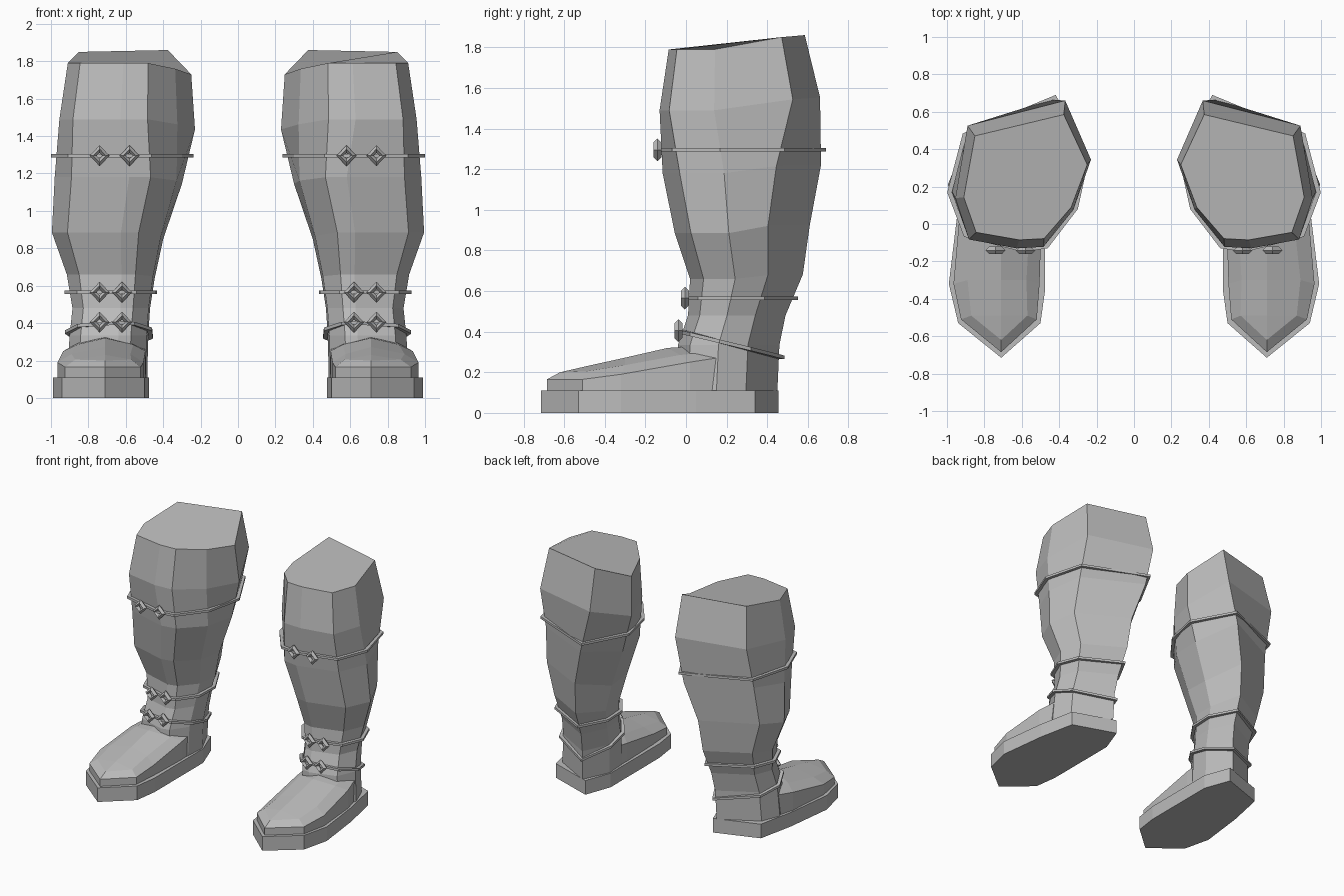
import bpy, bmesh
from mathutils import Vector

cube = bpy.data.objects.get("Cube")
if cube:
    bpy.data.objects.remove(cube, do_unlink=True)

GREY = (0.5, 0.5, 0.5, 1)
mat = bpy.data.materials.new("plain grey")
mat.use_nodes = True
mat.diffuse_color = GREY
mat.node_tree.nodes["Principled BSDF"].inputs["Base Color"].default_value = GREY


def loft(name, rings, closed=False):
    """Skin rings of points in order, then mirror to the other boot."""
    bm = bmesh.new()
    vs = [[bm.verts.new(p) for p in ring] for ring in rings]
    n = len(vs[0])
    pairs = list(zip(vs, vs[1:])) + ([(vs[-1], vs[0])] if closed else [])
    for a, b in pairs:
        for i in range(n):
            j = (i + 1) % n
            bm.faces.new((a[i], a[j], b[j], b[i]))
    if not closed:
        bm.faces.new(vs[0])
        bm.faces.new(vs[-1])
    bmesh.ops.remove_doubles(bm, verts=bm.verts, dist=0.0005)
    bmesh.ops.recalc_face_normals(bm, faces=bm.faces)
    me = bpy.data.meshes.new(name)
    bm.to_mesh(me)
    bm.free()
    me.materials.append(mat)
    ob = bpy.data.objects.new(name, me)
    bpy.context.collection.objects.link(ob)
    ob.modifiers.new("other_boot", 'MIRROR').use_mirror_merge = False


# Shaft cross-sections in a unit box (x inner to outer, y front to back),
# from front centre round the outer side, back and inner side
CALF = [(.55, 0), (.90, .06), (1, .34), (.91, .83), (.19, 1), (0, .60), (.13, .26), (.35, .01)]
ANKLE = [(.38, 0), (.86, .12), (1, .40), (.87, .69), (.22, 1), (0, .60), (.02, .28), (.22, .03)]
TILT = (0, 0, 0, .06, .07, -.06, -.03, 0)

# height, inner x, outer x, front y, back y, ankle blend, tilt amount
levels = [
    (1.79, .25, .91, -.085, .585, 0, 1),
    (1.49, .23, .955, -.13, .66, 0, .9),
    (1.18, .30, .98, -.115, .665, .8, .6),
    (.885, .40, .995, -.055, .61, 1, .6),
    (.66, .445, .915, .02, .575, 1, .3),
    (.48, .47, .885, .01, .49, 1, 0),
    (.335, .48, .90, -.04, .46, 1, 0),
    (.11, .485, .915, -.05, .45, 1, 0),
]
shaft = []
for z, xi, xo, yf, yb, blend, tilt in levels:
    ring = []
    for a, b, t in zip(CALF, ANKLE, TILT):
        u, v = Vector(a).lerp(Vector(b), blend)
        ring.append(Vector((xi + u * (xo - xi), yf + v * (yb - yf), z + t * tilt)))
    shaft.append(ring)
loft("boot_shaft", shaft)

# Foot: sections from toe to ankle
# wall y, inner x, outer x, wall z | shoulder y, inner x, outer x, z | ridge y, z
sections = [
    (-.685, .71, .71, .165, -.62, .71, .71, .20, -.62, .20),
    (-.51, .52, .925, .165, -.49, .57, .87, .205, -.49, .23),
    (-.32, .505, .965, .19, -.30, .575, .89, .235, -.30, .272),
    (.02, .495, .935, .25, -.03, .56, .86, .285, -.09, .32),
    (.15, .50, .90, .27, .12, .57, .85, .30, .10, .33),
]
loft("boot_foot", [
    [(xi, y, .10), (xi, y, zw), (si, ys, zs), (.71, yr, zr),
     (so, ys, zs), (xo, y, zw), (xo, y, .10)]
    for y, xi, xo, zw, ys, si, so, zs, yr, zr in sections])

# Sole: flat slab under the foot and heel
outline = [(.71, -.715), (.94, -.53), (.99, -.32), (.945, .05), (.885, .34),
           (.55, .455), (.475, .25), (.475, -.35), (.50, -.53)]
loft("boot_sole", [[(x, y, z) for x, y in outline] for z in (0, .11)])


def on_column(col, z):
    """Point of a shaft column at height z."""
    for a, b in zip(col, col[1:]):
        if a.z >= z >= b.z:
            return a.lerp(b, (a.z - z) / (a.z - b.z))


def strap(name, height, slope, buckle_xs):
    """Thin band round the shaft with two diamond buckles in front."""
    base = []
    for col in zip(*shaft):
        p = on_column(col, height)
        for _ in range(3):
            p = on_column(col, height - slope * max(0, p.y + .03))
        base.append(p)
    mid = sum(base, Vector()) / len(base)

    def ring(off, dz):
        out = []
        for p in base:
            d = Vector((p.x - mid.x, p.y - mid.y, 0)).normalized()
            out.append(p + d * off + Vector((0, 0, dz)))
        return out
    loft(name, [ring(.028, -.009), ring(.028, .009), ring(.002, .009), ring(.002, -.009)],
         closed=True)

    front = base[0].y - .02
    for k, x in enumerate(buckle_xs):
        def diamond(r, dy):
            return [(x + r * .95 * sx, front + dy, height + r * sz)
                    for sx, sz in ((1, 0), (0, 1), (-1, 0), (0, -1))]
        loft(f"{name}_buckle_{k + 1}",
             [diamond(.056, 0), diamond(.036, -.02), diamond(.016, 0), diamond(.036, .02)],
             closed=True)


strap("calf_strap", 1.295, 0, (.58, .74))
strap("ankle_strap", .565, 0, (.62, .74))
strap("instep_strap", .405, .27, (.62, .74))
